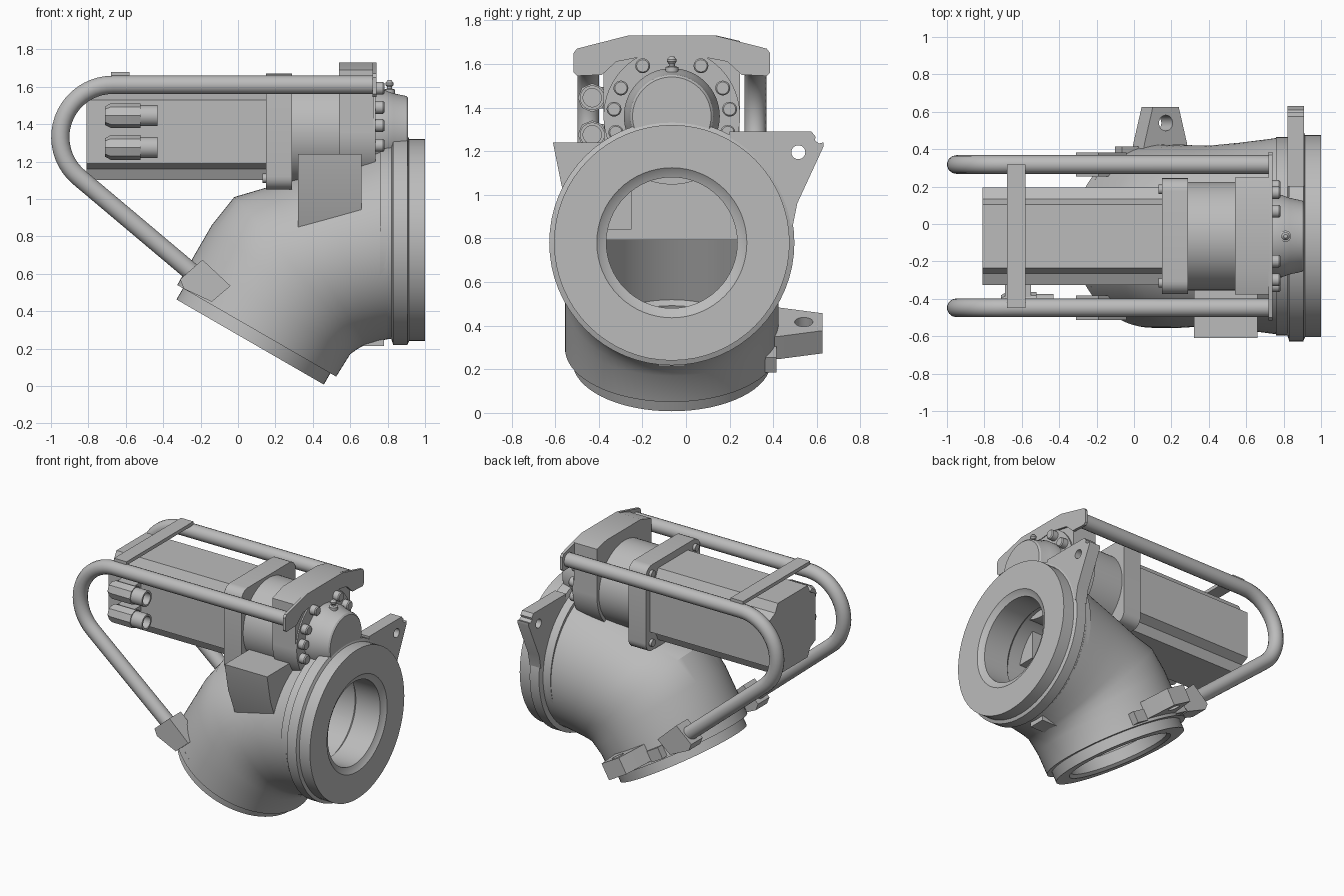
import bpy, bmesh
from math import sin, cos, pi, radians
from mathutils import Matrix, Vector

cube = bpy.data.objects.get("Cube")
if cube:
    bpy.data.objects.remove(cube, do_unlink=True)

metal = bpy.data.materials.new("cast_grey")
metal.use_nodes = True
GREY = (0.5, 0.5, 0.5, 1)
metal.diffuse_color = GREY
metal.node_tree.nodes["Principled BSDF"].inputs["Base Color"].default_value = GREY

MID = -0.065           # y of the symmetry plane
MOTOR_Z = 1.36         # height of the motor axis


def frame(origin, ex, ey, ez):
    m = Matrix((ex, ey, ez)).transposed().to_4x4()
    m.translation = origin
    return m


def side(x=0, y=0, z=0):      # local x, y, z -> world y, z, x
    return frame((x, y, z), (0, 1, 0), (0, 0, 1), (1, 0, 0))


def facing(y):                # local x, y, z -> world x, z, -y
    return frame((0, y, 0), (1, 0, 0), (0, 0, 1), (0, -1, 0))


C, S = cos(radians(30)), 0.5
OUTLET = frame((0.065, MID, 0.235), (C, 0, -S), (0, 1, 0), (S, 0, C))


def smooth(obj):
    bpy.ops.object.select_all(action="DESELECT")
    obj.select_set(True)
    bpy.context.view_layer.objects.active = obj
    bpy.ops.object.shade_smooth_by_angle(angle=radians(32))


def finish(bm, name, m=Matrix()):
    bmesh.ops.remove_doubles(bm, verts=bm.verts, dist=1e-5)
    bmesh.ops.transform(bm, matrix=m, verts=bm.verts)
    bmesh.ops.recalc_face_normals(bm, faces=bm.faces)
    mesh = bpy.data.meshes.new(name)
    bm.to_mesh(mesh)
    bm.free()
    mesh.materials.append(metal)
    obj = bpy.data.objects.new(name, mesh)
    bpy.context.collection.objects.link(obj)
    smooth(obj)
    return obj


def skin(name, rings, m=Matrix(), caps=True, loop=False):
    """Join rings of points into a surface."""
    bm = bmesh.new()
    rows = [[bm.verts.new(p) for p in r] for r in rings]
    pairs = list(zip(rows, rows[1:])) + ([(rows[-1], rows[0])] if loop else [])
    for a, b in pairs:
        for i in range(len(a)):
            j = (i + 1) % len(a)
            bm.faces.new((a[i], a[j], b[j], b[i]))
    if caps and not loop:
        bm.faces.new(rows[0][::-1])
        bm.faces.new(rows[-1])
    return finish(bm, name, m)


def prism(name, pts, lo, hi, m=Matrix()):
    return skin(name, [[(x, y, z) for x, y in pts] for z in (lo, hi)], m)


def box(name, x, y, z):
    return prism(name, [(x[0], y[0]), (x[1], y[0]), (x[1], y[1]), (x[0], y[1])], *z)


def lathe(name, profile, m, n=64, loop=False):
    """Turn (radius, height) pairs about local z."""
    rings = [[(r * cos(2 * pi * i / n), r * sin(2 * pi * i / n), h) for i in range(n)]
             for r, h in profile]
    return skin(name, rings, m, loop=loop)


def cut(obj, *cutters):
    bpy.context.view_layer.objects.active = obj
    for c in cutters:
        mod = obj.modifiers.new("cut", "BOOLEAN")
        mod.object, mod.operation, mod.solver = c, "DIFFERENCE", "EXACT"
        bpy.ops.object.modifier_apply(modifier=mod.name)
        bpy.data.objects.remove(c, do_unlink=True)
    smooth(obj)


# Elbow body: elliptical sections given by upper point, lower point, half width
sections = [((-.325, .54), (.525, .05), .49), ((-.25, .67), (.60, .17), .49),
            ((-.14, .86), (.635, .195), .49), ((-.02, 1.01), (.66, .21), .485),
            ((.15, 1.06), (.685, .22), .485), ((.42, 1.16), (.72, .23), .50),
            ((.63, 1.23), (.75, .24), .515), ((.80, 1.30), (.80, .25), .53)]
rings = []
for (ux, uz), (lx, lz), w in sections:
    mid = Vector(((ux + lx) / 2, MID, (uz + lz) / 2))
    half = Vector(((ux - lx) / 2, 0, (uz - lz) / 2))
    rings.append([mid + half * cos(a) + Vector((0, w * sin(a), 0))
                  for a in (2 * pi * i / 72 for i in range(72))])
body = skin("elbow_body", rings)
cut(body,
    lathe("inlet_cutter", [(.32, .3), (.32, 1.1)], side(0, MID, .78)),
    lathe("outlet_cutter", [(.36, -.1), (.36, .6)], OUTLET))

# Flange rings with their bores
lathe("inlet_flange", [(.53, .76), (.53, .82), (.562, .83), (.562, .905), (.54, .915),
                       (.54, 1.0), (.344, 1.0), (.325, .985), (.30, .975), (.30, .78), (.32, .76)],
      side(0, MID, .78), loop=True)
lathe("outlet_flange", [(.455, 0), (.455, .07), (.49, .075), (.49, .12), (.36, .12),
                        (.34, .10), (.34, .02), (.36, 0)], OUTLET, loop=True)

# Lifting ear beside the inlet
ear = prism("lifting_ear", [(.2, 1.29), (.575, 1.29), (.595, 1.265), (.59, 1.25), (.61, 1.235),
                            (.63, 1.24), (.63, 1.22), (.51, .96), (.49, .86), (.2, .95)],
            .82, .91, side())
cut(ear, lathe("ear_cutter", [(.032, .7), (.032, 1.0)], side(0, .515, 1.195), 24))

# Lug on the back of the outlet
lug = prism("outlet_lug", [(-.15, .40), (.15, .40), (.13, .50), (.08, .69), (-.08, .69),
                           (-.13, .50)], .09, .21, OUTLET)
cut(lug, lathe("lug_cutter", [(.042, 0), (.042, .4)], OUTLET @ Matrix.Translation((0, .605, 0)), 24))
for u in (-.19, .19):
    prism("lug_rib", [(u - .05, .38), (u + .05, .38), (u + .05, .48), (u - .05, .48)],
          .08, .16, OUTLET)

# Mounting pad on the front and a small stop under the inlet
prism("mounting_pad", [(-.25, 1.24), (-.61, 1.24), (-.57, 1.04), (-.49, .84), (-.25, .84)],
      .32, .66, side())
box("lower_stop", (.64, .78), (MID - .06, MID + .06), (.215, .30))

# Motor with relieved corners
quarter = [(.26, .17), (.20, .20), (.17, .26)]
outline = (quarter + [(-x, y) for x, y in reversed(quarter)]
           + [(-x, -y) for x, y in quarter] + [(x, -y) for x, y in reversed(quarter)])
MOTOR = side(0, MID, MOTOR_Z)
prism("motor_housing", outline, -.81, .16, MOTOR)


def rounded(half, r, n=6):
    pts = []
    for k, (sx, sy) in enumerate(((1, 1), (-1, 1), (-1, -1), (1, -1))):
        for i in range(n + 1):
            a = (k + i / n) * pi / 2
            pts.append((sx * (half - r) + r * cos(a), sy * (half - r) + r * sin(a)))
    return pts


prism("motor_plate", rounded(.31, .07), .15, .29, MOTOR)
for sy in (-1, 1):
    for sz in (-1, 1):
        lathe("plate_bolt", [(.025, .13), (.025, .16)],
              MOTOR @ Matrix.Translation((sy * .25, sz * .25, 0)), 16)

# Gearbox, its flange, bolts and end cap
lathe("gearbox", [(.29, .28), (.29, .60)], MOTOR)
lathe("gearbox_flange", [(.313, .54), (.313, .735)], MOTOR)
for deg in (60, 120, 29, 151, 7, 173, -16, 196):
    a = radians(deg)
    lathe("flange_bolt", [(.034, .72), (.034, .775), (.028, .782)],
          MOTOR @ Matrix.Translation((.267 * cos(a), .267 * sin(a), 0)), 20)
lathe("end_cap", [(.22, .73), (.22, .79), (.205, .83), (.19, .90), (.18, .91)], MOTOR)
lathe("grease_nipple", [(.03, 1.55), (.03, 1.585), (.014, 1.59), (.014, 1.60), (.022, 1.61),
                        (.022, 1.62), (.010, 1.635)], Matrix.Translation((.81, MID, 0)), 16)

# Saddle block and winged plate holding the rails
prism("saddle_block", [(-.313, .0), (-.313, .33), (-.19, .37), (.205, .37), (.313, .345),
                       (.313, .0)], .54, .725, MOTOR)
wing = [(.0, 1.63), (.10, 1.64), (.255, 1.61), (.32, 1.55), (.435, 1.545), (.45, 1.56),
        (.45, 1.65), (.435, 1.67), (.20, 1.73)]
prism("rail_plate", wing + [(-x, z) for x, z in reversed(wing[1:])], .72, .74, side(0, MID, 0))

# Bent guard rails and their feet
path = [(.73, 1.61)]
path += [(-.67 + .28 * cos(radians(a)), 1.33 + .28 * sin(radians(a))) for a in range(90, 231, 7)]
path += [(-.19, .56)]
for y in (MID - .383, MID + .383):
    curve = bpy.data.curves.new("guard_rail", "CURVE")
    curve.dimensions = "3D"
    curve.bevel_depth, curve.bevel_resolution = .05, 5
    curve.use_fill_caps = True
    spline = curve.splines.new("POLY")
    spline.points.add(len(path) - 1)
    for p, (x, z) in zip(spline.points, path):
        p.co = (x, y, z, 1)
    curve.materials.append(metal)
    rail = bpy.data.objects.new("guard_rail", curve)
    bpy.context.collection.objects.link(rail)
    bpy.ops.object.select_all(action="DESELECT")
    rail.select_set(True)
    bpy.context.view_layer.objects.active = rail
    bpy.ops.object.convert(target="MESH")
    smooth(bpy.context.object)
    prism("rail_foot", [(-.31, .57), (-.19, .675), (-.04, .535), (-.14, .45), (-.29, .52)],
          -.065, .065, facing(y))
box("cross_strap", (-.68, -.58), (MID - .383, MID + .383), (1.655, 1.68))

# Cable connectors on the front of the motor
for z in (1.445, 1.275):
    at = side(0, -.43, z)
    lathe("connector_body", [(.05, -.71), (.066, -.68), (.066, -.52)], at, 8)
    lathe("connector_socket", [(.056, -.54), (.056, -.43), (.042, -.43), (.042, -.50)], at, 32)
    box("connector_base", (-.69, -.55), (-.42, -.31), (z - .05, z + .05))
